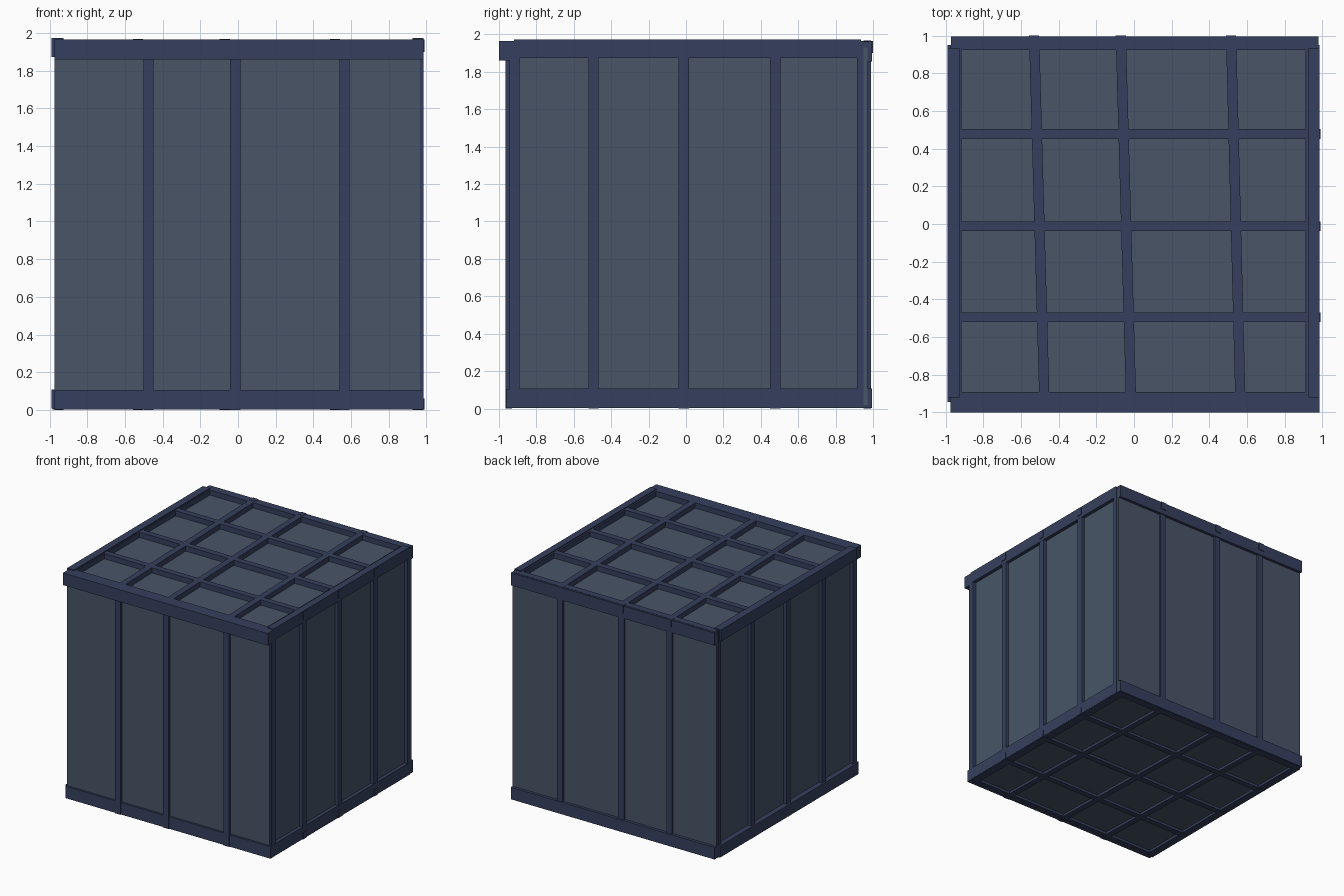
import bpy
import bmesh

cube = bpy.data.objects.get("Cube")
if cube:
    bpy.data.objects.remove(cube)


def material(name, rgb):
    m = bpy.data.materials.new(name)
    m.use_nodes = True
    m.diffuse_color = (*rgb, 1)
    bsdf = next(n for n in m.node_tree.nodes if n.type == 'BSDF_PRINCIPLED')
    bsdf.inputs["Base Color"].default_value = (*rgb, 1)
    return m


FRAME = material("navy_frame", (0.037, 0.051, 0.112))
PANEL = material("slate_panel", (0.065, 0.091, 0.136))


def box(name, mat, x, y, z, shear=0):
    """Box from ranges; shear slides the two y ends apart along x."""
    bm = bmesh.new()
    bmesh.ops.create_cube(bm, size=1)
    for v in bm.verts:
        end = v.co.y
        v.co = [lo + (hi - lo) * (c + 0.5) for c, (lo, hi) in zip(v.co, (x, y, z))]
        v.co.x += shear * end
    mesh = bpy.data.meshes.new(name)
    bm.to_mesh(mesh)
    bm.free()
    mesh.materials.append(mat)
    obj = bpy.data.objects.new(name, mesh)
    bpy.context.collection.objects.link(obj)
    return obj


def around(c, half=0.027):
    return (c - half, c + half)


FRONT_X = (-0.475, -0.015, 0.565)
BACK_X = (-0.53, -0.07, 0.515)
SIDE_Y = (-0.495, -0.012, 0.477)

# Panels: an inner body plus front and back sheets that reach the corners
box("body_panels", PANEL, (-0.945, 0.955), (-0.93, 0.96), (0.025, 1.92))
box("front_panel", PANEL, (-0.975, 0.965), (-0.945, -0.925), (0.02, 1.93))
box("back_panel", PANEL, (-0.97, 0.98), (0.95, 0.97), (0.02, 1.93))

# Front and back rails
box("front_top_rail", FRAME, (-0.975, 0.985), (-1.0, -0.93), (1.86, 1.965))
box("front_bottom_rail", FRAME, (-0.975, 0.985), (-0.962, -0.92), (0.002, 0.105))
box("back_top_rail", FRAME, (-0.97, 0.98), (0.95, 0.995), (1.855, 1.963))
box("back_bottom_rail", FRAME, (-0.97, 0.98), (0.95, 0.995), (0.004, 0.108))

# Upright battens on the front and back
for x in FRONT_X:
    box("front_batten", FRAME, around(x), (-0.966, -0.93), (0.0, 1.87))
for x in BACK_X:
    box("back_batten", FRAME, around(x), (0.95, 0.988), (0.0, 1.967))

# Side rails, corner posts and battens
for side, rail_x, post_x in (("left", (0.925, 0.985), (0.925, 0.984)),
                             ("right", (-0.99, -0.925), (-0.974, -0.925))):
    box(side + "_top_rail", FRAME, rail_x, (-0.92, 0.935), (1.873, 1.973))
    box(side + "_bottom_rail", FRAME, rail_x, (-0.944, 0.949), (0.008, 0.108))
    box(side + "_front_post", FRAME, post_x, (-0.944, -0.89), (0.01, 1.96))
    box(side + "_back_post", FRAME, post_x, (0.913, 0.949), (0.01, 1.96))
    for y in SIDE_Y:
        box(side + "_batten", FRAME, post_x, around(y), (0.0, 1.9))

# Lattice and border over the lid and the base
for part, z in (("lid", (1.9, 1.965)), ("base", (0.003, 0.06))):
    box(part + "_left_border", FRAME, (0.91, 0.984), (-0.944, 0.949), z)
    box(part + "_right_border", FRAME, (-0.974, -0.915), (-0.944, 0.949), z)
    box(part + "_front_border", FRAME, (-0.96, 0.97), (-0.95, -0.892), z)
    box(part + "_back_border", FRAME, (-0.96, 0.97), (0.922, 0.98), z)
    for y in SIDE_Y:
        box(part + "_cross_bar", FRAME, (-0.985, 0.99), around(y, 0.026), z)
    for front, back in zip(FRONT_X, BACK_X):
        box(part + "_long_bar", FRAME, around((front + back) / 2),
            (-0.955, 1.0 if part == "lid" else 0.985), z, shear=back - front)
